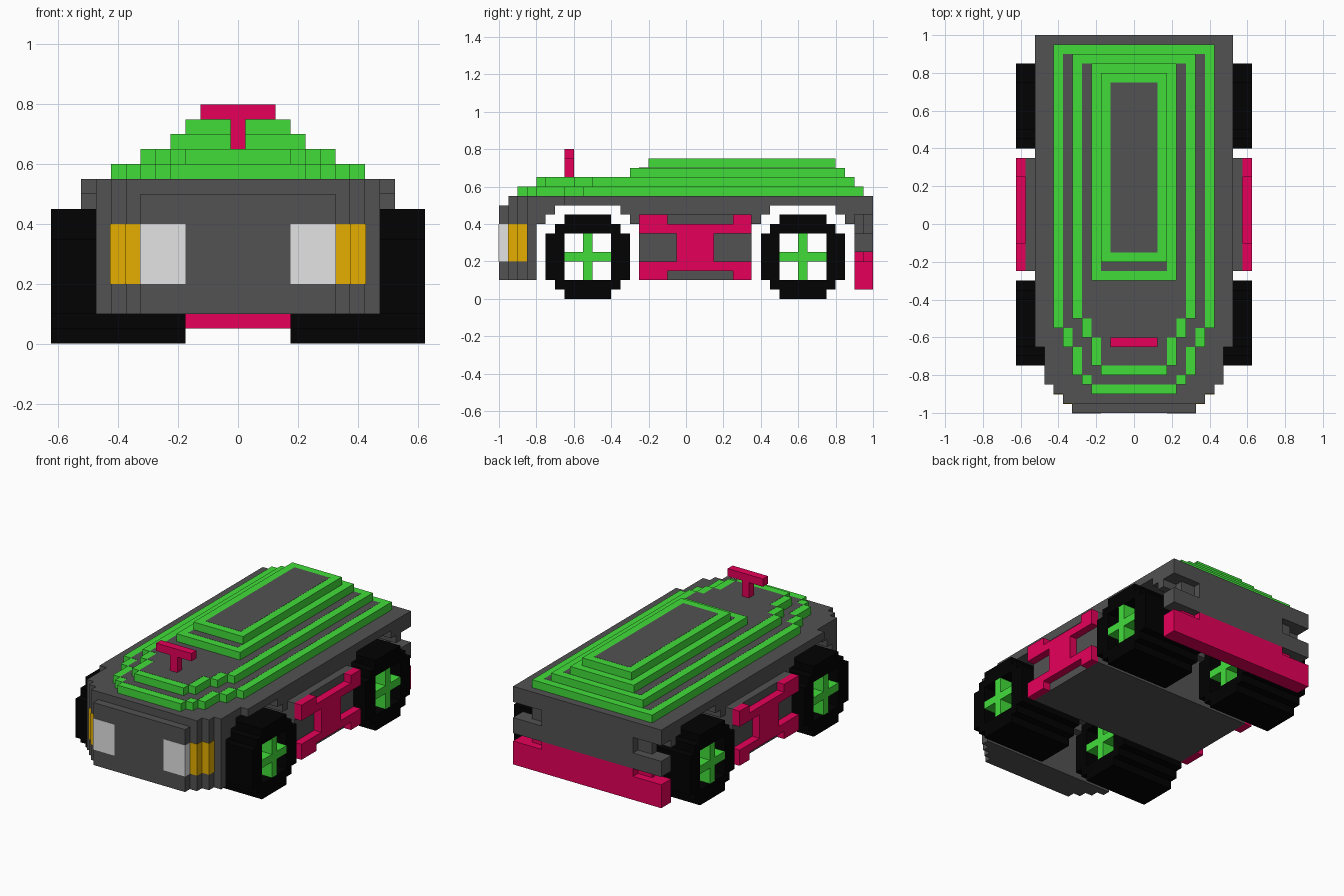
import bpy, bmesh

if "Cube" in bpy.data.objects:
    bpy.data.objects.remove(bpy.data.objects["Cube"])


def material(name, r, g, b):
    m = bpy.data.materials.new(name)
    m.diffuse_color = (r, g, b, 1)
    m.use_nodes = True
    m.node_tree.nodes["Principled BSDF"].inputs["Base Color"].default_value = m.diffuse_color
    return m


GREY = material("body grey", 0.085, 0.085, 0.085)
GREEN = material("trim green", 0.053, 0.72, 0.042)
PINK = material("trim pink", 0.79, 0.0, 0.1)
BLACK = material("tyre black", 0.0005, 0.0005, 0.0005)
WHITE = material("lamp white", 0.77, 0.77, 0.77)
GOLD = material("indicator gold", 0.78, 0.43, 0.0)


def finish(name, bm, mat):
    bmesh.ops.recalc_face_normals(bm, faces=bm.faces)
    me = bpy.data.meshes.new(name)
    bm.to_mesh(me)
    bm.free()
    me.materials.append(mat)
    ob = bpy.data.objects.new(name, me)
    bpy.context.collection.objects.link(ob)
    return ob


def boxes(name, mat, items, mirror=False):
    """One object from boxes (x0, x1, y0, y1, z0, z1)."""
    bm = bmesh.new()
    for x0, x1, y0, y1, z0, z1 in items:
        for s in ((1, -1) if mirror else (1,)):
            vs = bmesh.ops.create_cube(bm, size=1)["verts"]
            for v in vs:
                v.co.x = s * (x1 if v.co.x > 0 else x0)
                v.co.y = y1 if v.co.y > 0 else y0
                v.co.z = z1 if v.co.z > 0 else z0
    return finish(name, bm, mat)


def prism(name, mat, rows, z0, z1):
    """Stepped symmetric plan from rows (y0, y1, half width), extruded up."""
    right = []
    for y0, y1, w in rows:
        right += [(w, y0), (w, y1)]
    outline = right + [(-x, y) for x, y in reversed(right)]
    bm = bmesh.new()
    face = bm.faces.new([bm.verts.new((x, y, z0)) for x, y in outline])
    top = bmesh.ops.extrude_face_region(bm, geom=[face], use_keep_orig=True)["geom"]
    for v in top:
        if isinstance(v, bmesh.types.BMVert):
            v.co.z = z1
    return finish(name, bm, mat)


def inner_rows(rows, s=0.05):
    """Plan one step inside the given plan."""
    cells = []
    for y0, y1, w in rows:
        n = round((y1 - y0) / s)
        cells += [(y0 + i * s, w) for i in range(n)]
    return [(cells[i][0], cells[i][0] + s,
             min(cells[i][1] - s, cells[i - 1][1], cells[i + 1][1]))
            for i in range(1, len(cells) - 1)]


# Body: nose, stepped wheel arches and top deck
nose = [(-1, -.95, .325), (-.95, -.9, .375), (-.9, -.85, .425)]
prism("nose_lower", GREY, nose + [(-.85, -.8, .475)], .1, .4)
prism("nose_middle", GREY, nose + [(-.85, -.75, .475)], .4, .45)
prism("nose_upper", GREY, nose + [(-.85, -.7, .475)], .45, .5)
prism("deck", GREY, nose[1:] + [(-.85, -.65, .475), (-.65, 1, .525)], .5, .55)
prism("arch_step_lower", GREY, [(-.3, .4, .525)], .4, .45)
prism("arch_step_upper", GREY, [(-.35, .45, .525)], .45, .5)
prism("middle_body", GREY, [(-.25, .35, .575)], .1, .45)

# Tail: overhang, notched core, grey bar and pink bumper
notch = [(.9, .95, .425), (.95, 1, .325)]
prism("tail_upper", GREY, [(.8, 1, .525)], .45, .5)
prism("tail_arch_step", GREY, [(.85, .9, .525)] + notch, .4, .45)
prism("tail_core", GREY, notch, .35, .4)
prism("tail_bar", GREY, [(.9, 1, .525)], .25, .35)
prism("bumper_core", PINK, notch, .2, .25)
prism("rear_bumper", PINK, [(.9, 1, .525)], .05, .2)

# Roof tiers: green edge with a grey top panel
tiers = [
    [(-.9, -.85, .225), (-.85, -.8, .275), (-.8, -.65, .325),
     (-.65, -.55, .375), (-.55, .95, .425)],
    [(-.8, -.75, .175), (-.75, -.6, .225), (-.6, -.5, .275), (-.5, .9, .325)],
    [(-.3, .85, .225)],
    [(-.2, .8, .175)],
]
for i, rows in enumerate(tiers):
    z = .55 + .05 * i
    prism(f"roof_tier_{i + 1}", GREEN, rows, z, z + .05)
    prism(f"roof_panel_{i + 1}", GREY, inner_rows(rows), z + .045, z + .051)

# Hood ornament
boxes("hood_ornament", PINK, [(-.025, .025, -.65, -.6, .65, .75),
                              (-.125, .125, -.65, -.6, .75, .8)])

# Head lamps and wrap-round indicators
e = .002
boxes("head_lamps", WHITE, [(.175, .325 + e, -1 - e, -.95 - e, .2, .4)], True)
boxes("indicators", GOLD, [(.3, .375 + e, -.95 - e, -.9 - e, .2, .4),
                           (.34, .425 + e, -.9 - e, -.85, .2, .4)], True)

# Side trim frames
frame = [(-.25, .35, .35, .4), (-.25, .35, .15, .2), (-.05, .15, .2, .35)]
frame += [(a, b, c, c + .05) for a, b in ((-.25, -.1), (.25, .35)) for c in (.1, .4)]
boxes("side_trim", PINK, [(.575, .625) + f for f in frame], True)

# Wheels: hollow stepped tyres with cross spokes
tyre = [(-.125, .125, 0, .05), (-.175, .175, .05, .1),
        (-.225, -.125, .1, .35), (.125, .225, .1, .35),
        (-.175, .175, .35, .4), (-.125, .125, .4, .45)]
cross = [(-.025, .025, .1, .35), (-.125, -.025, .2, .25), (.025, .125, .2, .25)]
for label, yc in (("front", -.525), ("rear", .625)):
    for part, mat, shape in (("tyres", BLACK, tyre), ("spokes", GREEN, cross)):
        boxes(f"{label}_{part}", mat,
              [(.175, .625, yc + a, yc + b, c, d) for a, b, c, d in shape], True)
